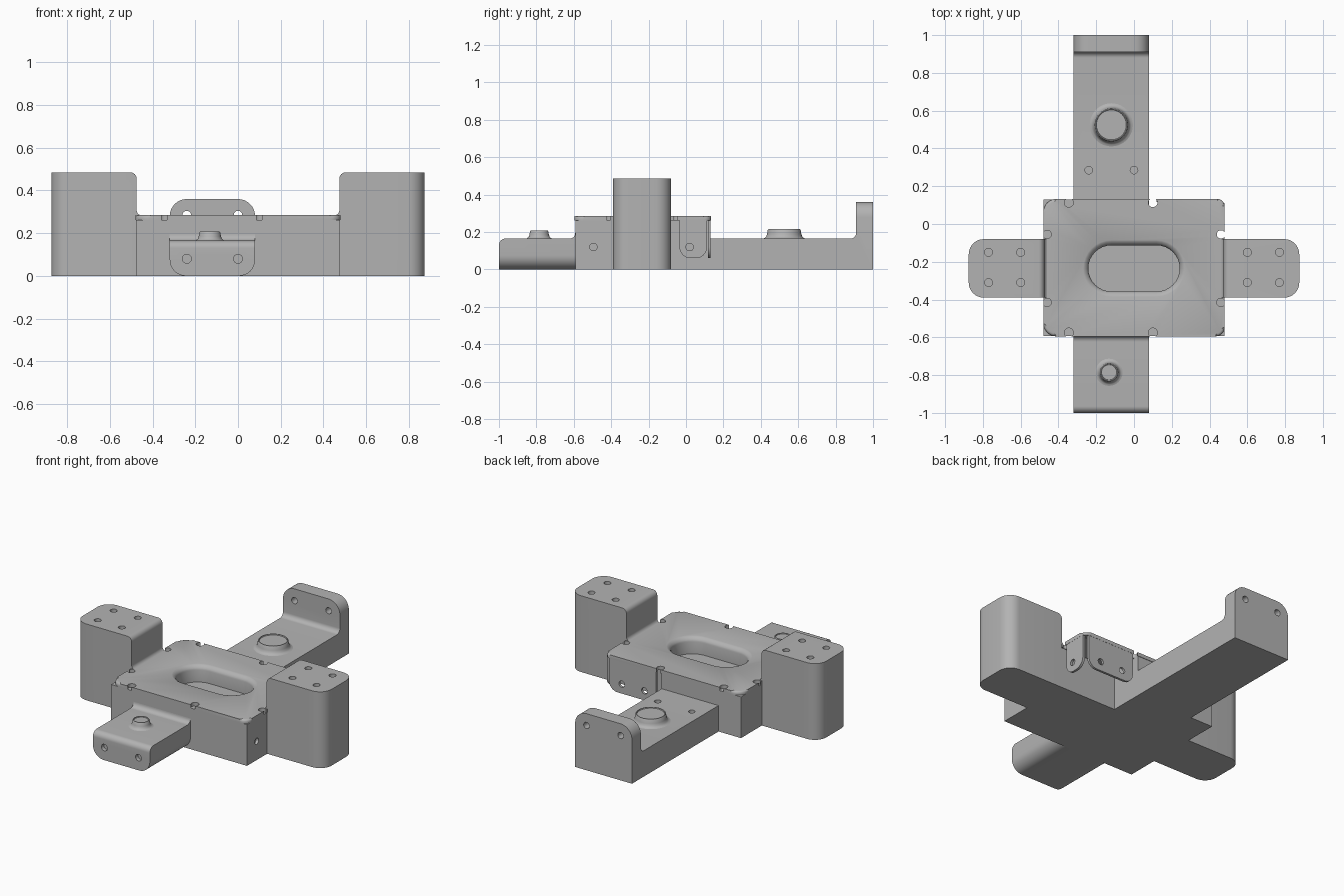
import bpy, bmesh, math
from mathutils import Vector

if "Cube" in bpy.data.objects:
    bpy.data.objects.remove(bpy.data.objects["Cube"])

steel = bpy.data.materials.new("steel_grey")
steel.diffuse_color = (0.45, 0.45, 0.45, 1)
steel.use_nodes = True
steel.node_tree.nodes["Principled BSDF"].inputs["Base Color"].default_value = steel.diffuse_color


def rounded(corners, n=8):
    """Outline from (u, v, radius) corners; works for convex and concave corners."""
    out = []
    for i, (u, v, r) in enumerate(corners):
        p = Vector((u, v))
        if r == 0:
            out.append(p)
            continue
        a = (Vector(corners[i - 1][:2]) - p).normalized()
        b = (Vector(corners[(i + 1) % len(corners)][:2]) - p).normalized()
        c = p + (a + b) * r                      # all corners are right angles
        for k in range(n + 1):
            t = k / n * math.pi / 2
            out.append(c - b * r * math.cos(t) - a * r * math.sin(t))
    return out


def rect(u0, v0, u1, v1, r00=0, r10=0, r11=0, r01=0):
    return rounded([(u0, v0, r00), (u1, v0, r10), (u1, v1, r11), (u0, v1, r01)])


def finish(name, bm):
    bmesh.ops.recalc_face_normals(bm, faces=bm.faces)
    me = bpy.data.meshes.new(name)
    bm.to_mesh(me)
    bm.free()
    ob = bpy.data.objects.new(name, me)
    bpy.context.collection.objects.link(ob)
    me.materials.append(steel)
    return ob


def loft(loops):
    bm = bmesh.new()
    rings = [[bm.verts.new(p) for p in loop] for loop in loops]
    for lo, hi in zip(rings, rings[1:]):
        for i in range(len(lo)):
            j = (i + 1) % len(lo)
            bm.faces.new((lo[i], lo[j], hi[j], hi[i]))
    bm.faces.new(rings[0])
    bm.faces.new(rings[-1])
    return bm


def prism(name, pts, axis, w0, w1, bevel=None, radius=0, segs=8):
    put = {"x": lambda u, v, w: (w, u, v),
           "y": lambda u, v, w: (u, w, v),
           "z": lambda u, v, w: (u, v, w)}[axis]
    bm = loft([[put(p[0], p[1], w) for p in pts] for w in (w0, w1)])
    if bevel:
        edges = [e for e in bm.edges if bevel(e.verts[0].co, e.verts[1].co)]
        bmesh.ops.bevel(bm, geom=edges, offset=radius, segments=segs,
                        profile=0.5, affect="EDGES")
    return finish(name, bm)


def disc(u, v, r, n=24):
    return [(u + r * math.cos(2 * math.pi * k / n), v + r * math.sin(2 * math.pi * k / n))
            for k in range(n)]


def drill(ob, u, v, r, axis, w0, w1):
    cut(ob, prism("drill", disc(u, v, r), axis, w0, w1))


def cut(ob, cutter):
    mod = ob.modifiers.new("cut", "BOOLEAN")
    mod.operation, mod.solver, mod.object = "DIFFERENCE", "EXACT", cutter
    bpy.context.view_layer.objects.active = ob
    bpy.ops.object.modifier_apply(modifier="cut")
    bpy.data.objects.remove(cutter)


def near(a, b):
    return abs(a - b) < 1e-4


def bend(name, u, v, su, r, axis, w0, w1):
    """Concave fillet strip in the corner at (u, v)."""
    arc = [(u + su * r * (1 - math.sin(t)), v + r * (1 - math.cos(t)))
           for t in (k / 8 * math.pi / 2 for k in range(9))]
    prism(name, [(u, v)] + arc, axis, w0, w1)


def slot_cutter():
    """Long round-ended opening with a flared lip."""
    loops = []
    for z, r in [(0.18, 0.122), (0.255, 0.122), (0.265, 0.125), (0.275, 0.132),
                 (0.282, 0.142), (0.286, 0.152), (0.32, 0.152)]:
        loop = []
        for k in range(34):
            side = 1 if k < 17 else -1
            t = -math.pi / 2 + math.pi * (k if k < 17 else k - 1) / 16
            loop.append((side * 0.12 + r * math.cos(t), -0.235 + r * math.sin(t), z))
        loops.append(loop)
    return finish("slot_cutter", loft(loops))


# Central block: open under the back right corner
core = prism("central_block", rounded([
    (-0.478, -0.592, 0), (0.478, -0.592, 0), (0.478, -0.08, 0), (0.08, -0.08, 0),
    (0.08, 0.13, 0), (-0.478, 0.13, 0)]), "z", 0, 0.262)
cut(core, slot_cutter())
for y in (-0.495,):
    for s in (-1, 1):
        drill(core, y, 0.12, 0.02, "x", s * 0.46, s * 0.5)

# Top plate with rolled edge, rounded corners and bend relief notches
plate = prism("top_plate", rect(-0.48, -0.595, 0.48, 0.133, 0.07, 0.05, 0.04, 0.07),
              "z", 0.262, 0.285,
              lambda a, b: near(a.z, 0.285) and near(b.z, 0.285), 0.014, 3)
cut(plate, slot_cutter())
for x in (-0.345, 0.1):
    for y in (-0.575, 0.113):
        drill(plate, x, y, 0.024, "z", 0.25, 0.3)
for s in (-1, 1):
    for y in (-0.055, -0.415):
        drill(plate, s * 0.46, y, 0.022, "z", 0.25, 0.3)

# Hanging flanges on the open corner
back_flange = prism("back_flange", rect(0.12, 0.06, 0.45, 0.265, 0.06, 0.06),
                    "y", 0.117, 0.132)
for x in (0.2, 0.36):
    drill(back_flange, x, 0.12, 0.02, "y", 0.1, 0.15)
side_flange = prism("side_flange", rect(-0.035, 0.06, 0.112, 0.265, 0.06, 0.06),
                    "x", 0.463, 0.479)
drill(side_flange, 0.02, 0.12, 0.02, "x", 0.45, 0.5)

# Tall side blocks with rounded outer corners
for side, s in (("left", -1), ("right", 1)):
    inner, outer = s * 0.475, s * 0.875
    block = prism(side + "_block", rounded([
        (inner, -0.39, 0), (outer, -0.39, 0.08), (outer, -0.08, 0.08), (inner, -0.08, 0)]),
        "z", 0, 0.485,
        lambda a, b: all(near(p.x, inner) and near(p.z, 0.485) for p in (a, b)), 0.03, 6)
    for x in (0.6, 0.77):
        for y in (-0.15, -0.31):
            drill(block, s * x, y, 0.021, "z", 0.46, 0.5)
    bend(side + "_bend", inner, 0.283, -s, 0.025, "y", -0.39, -0.08)

# Back arm with upright end tab
back = prism("back_arm", rounded([
    (0.13, 0, 0), (1, 0, 0), (1, 0.36, 0), (0.91, 0.36, 0), (0.91, 0.165, 0.03),
    (0.13, 0.165, 0)]), "x", -0.32, 0.08,
    lambda a, b: near(a.z, 0.36) and near(b.z, 0.36) and near(a.x, b.x), 0.08)
for x in (-0.24, 0):
    drill(back, x, 0.285, 0.02, "z", 0.145, 0.2)
    drill(back, x, 0.285, 0.02, "y", 0.88, 1.02)

# Front arm with rounded underside and rolled front edge
front = prism("front_arm", rounded([
    (-1, 0, 0), (-0.592, 0, 0), (-0.592, 0.165, 0), (-1, 0.165, 0.035)]),
    "x", -0.32, 0.08,
    lambda a, b: near(a.z, 0) and near(b.z, 0) and near(a.x, b.x), 0.075)
for x in (-0.24, 0):
    drill(front, x, 0.08, 0.021, "y", -1.02, -0.975)
bend("front_bend", -0.592, 0.165, -1, 0.03, "x", -0.32, 0.08)


# Raised round bosses with a flared foot
def boss(name, x, y, r, foot, z0, h):
    steps = [(r + foot, 0), (r + foot * 0.6, 0.07), (r + foot * 0.35, 0.22),
             (r + foot * 0.2, 0.5), (r + foot * 0.1, 0.9), (r, 1), (r - 0.004, 1),
             (r - 0.006, 0.88)]
    finish(name, loft([[(u, v, z0 + h * t) for u, v in disc(x, y, q, 40)]
                       for q, t in steps]))


boss("back_boss", -0.12, 0.525, 0.085, 0.033, 0.164, 0.051)
boss("front_boss", -0.132, -0.785, 0.046, 0.03, 0.164, 0.043)

# Smooth the curves, keep the creases sharp
for ob in bpy.context.scene.objects:
    ob.select_set(True)
bpy.context.view_layer.objects.active = core
bpy.ops.object.shade_smooth_by_angle(angle=math.radians(32))
